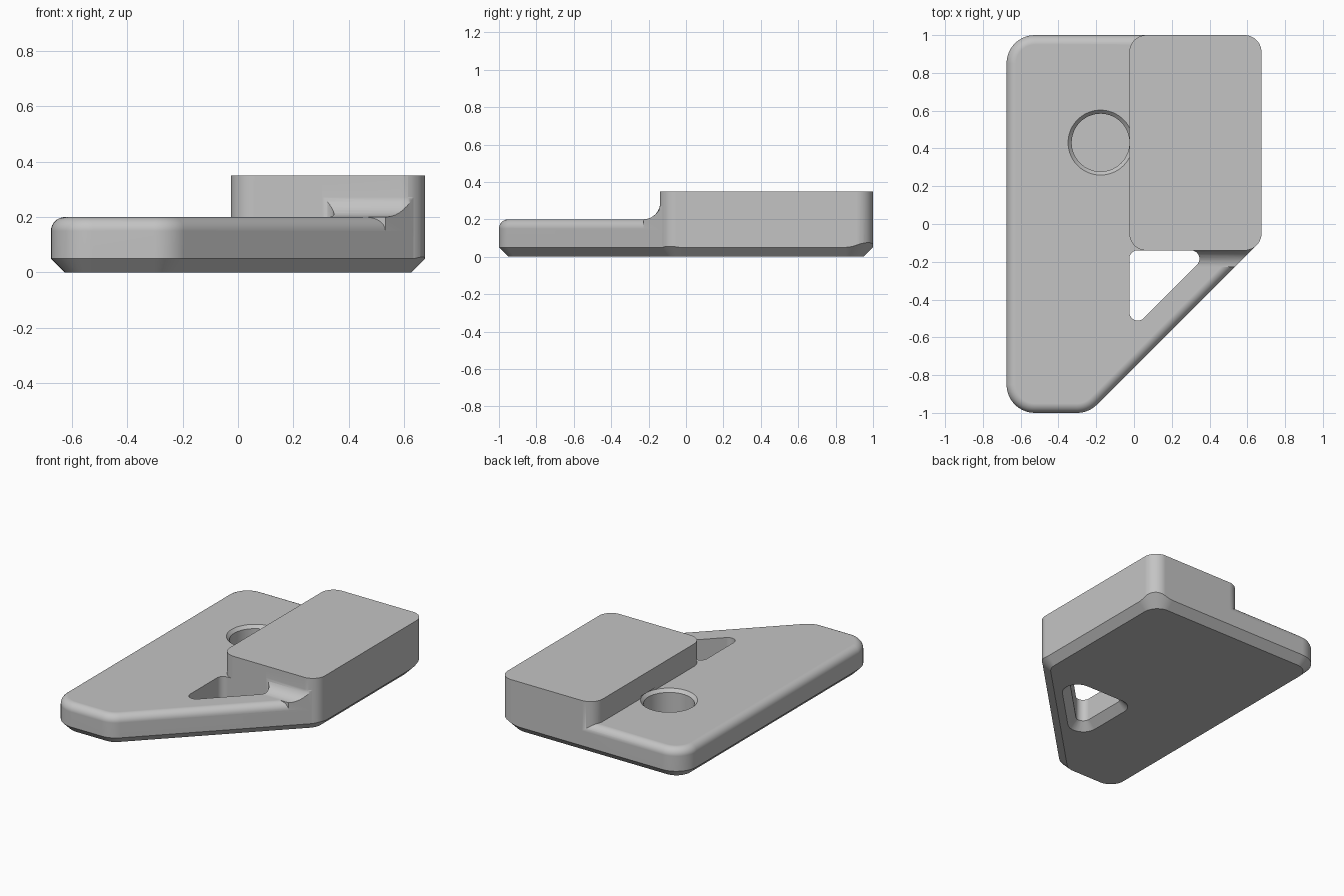
import bpy
import bmesh
import math
from mathutils import Vector

cube = bpy.data.objects.get("Cube")
if cube:
    bpy.data.objects.remove(cube, do_unlink=True)

grey = bpy.data.materials.new("plain grey")
grey.use_nodes = True
colour = (0.55, 0.55, 0.55, 1)
grey.diffuse_color = colour
grey.node_tree.nodes["Principled BSDF"].inputs["Base Color"].default_value = colour


def outline(corners, radius, inset=0.0, steps=10):
    """Convex anticlockwise polygon with rounded corners, moved inwards by inset."""
    pts = [Vector(c) for c in corners]
    ring = []
    for i, p in enumerate(pts):
        u = (pts[i - 1] - p).normalized()
        v = (pts[(i + 1) % len(pts)] - p).normalized()
        half = u.angle(v) / 2
        centre = p + (u + v).normalized() * (radius / math.sin(half))
        start = math.atan2(u.x, -u.y)
        turn = math.pi - 2 * half
        for k in range(steps + 1):
            a = start + turn * k / steps
            ring.append(centre + Vector((math.cos(a), math.sin(a))) * (radius - inset))
    return ring


def circle(x, y, radius, steps=64):
    return [Vector((x + radius * math.cos(math.tau * k / steps),
                    y + radius * math.sin(math.tau * k / steps))) for k in range(steps)]


def loft(name, layers):
    """Closed solid through (ring, height) layers, from bottom to top."""
    bm = bmesh.new()
    rings = [[bm.verts.new((p.x, p.y, z)) for p in ring] for ring, z in layers]
    n = len(rings[0])
    bm.faces.new(rings[0][::-1])
    bm.faces.new(rings[-1])
    for low, high in zip(rings, rings[1:]):
        for i in range(n):
            j = (i + 1) % n
            bm.faces.new((low[i], low[j], high[j], high[i]))
    mesh = bpy.data.meshes.new(name)
    bm.to_mesh(mesh)
    bm.free()
    mesh.materials.append(grey)
    ob = bpy.data.objects.new(name, mesh)
    bpy.context.collection.objects.link(ob)
    return ob


def rounded(name, corners, radius, profile):
    return loft(name, [(outline(corners, radius, inset), z) for inset, z in profile])


def combine(target, tool, operation):
    mod = target.modifiers.new("combine", 'BOOLEAN')
    mod.operation = operation
    mod.solver = 'EXACT'
    mod.object = tool
    bpy.context.view_layer.objects.active = target
    bpy.ops.object.modifier_apply(modifier=mod.name)
    bpy.data.objects.remove(tool, do_unlink=True)


def rectangle(x0, y0, x1, y1):
    return [(x0, y0), (x1, y0), (x1, y1), (x0, y1)]


plate_shape = [(-0.675, -1), (-0.24, -1), (0.675, -0.085), (0.675, 1), (-0.675, 1)]
block_shape = rectangle(-0.025, -0.14, 0.675, 1)
triangle = [(-0.025, -0.575), (0.41, -0.1395), (-0.025, -0.1395)]
quarter = [math.pi / 2 * k / 8 for k in range(9)]

# Base plate: chamfered underneath, rounded over on top
edge = 0.05
round_over = [(edge * (1 - math.cos(a)), 0.15 + edge * math.sin(a)) for a in quarter]
body = rounded("base_plate", plate_shape, 0.15, [(edge, 0), (0, edge)] + round_over)

# Raised block, trimmed to continue the lower chamfer
block = rounded("raised_block", block_shape, 0.09, [(0, 0.05), (0, 0.35)])
trim = rounded("chamfer_trim", plate_shape, 0.15, [(edge, 0), (-edge, 0.1), (-edge, 0.5)])
combine(block, trim, 'INTERSECT')

# Concave fillet at the front of the block, kept within the plate outline
sweep = 0.09
hollow = [(0.002 - sweep * (1 - math.sin(a)), 0.2 + sweep * (1 - math.cos(a))) for a in quarter]
fillet = rounded("front_fillet", block_shape, 0.09, [(0.002 - sweep, 0.13)] + hollow)
combine(fillet, rounded("fillet_limit", plate_shape, 0.15, [(0, 0.1), (0, 0.5)]), 'INTERSECT')
corner = [Vector(p) for p in rectangle(0.15, -0.5, 0.8, 0)]
combine(fillet, loft("fillet_box", [(corner, 0.08), (corner, 0.6)]), 'INTERSECT')

combine(body, block, 'UNION')
combine(body, fillet, 'UNION')

# Triangular through hole, flared at the bottom
hole = rounded("triangle_hole", triangle, 0.045, [(-0.06, -0.01), (0, edge), (0, 0.32)])
combine(body, hole, 'DIFFERENCE')

# Blind round recess with a chamfered rim
recess = loft("round_recess", [(circle(-0.177, 0.431, r), z) for r, z in
                               ((0.153, 0.05), (0.153, 0.18), (0.172, 0.2), (0.172, 0.215))])
combine(body, recess, 'DIFFERENCE')

# Smooth curved faces, crisp edges
body.name = "stepped_plate"
bpy.ops.object.select_all(action='DESELECT')
body.select_set(True)
bpy.context.view_layer.objects.active = body
bpy.ops.object.shade_smooth_by_angle(angle=math.radians(30))
weighted = body.modifiers.new("flat_normals", 'WEIGHTED_NORMAL')
weighted.keep_sharp = True
